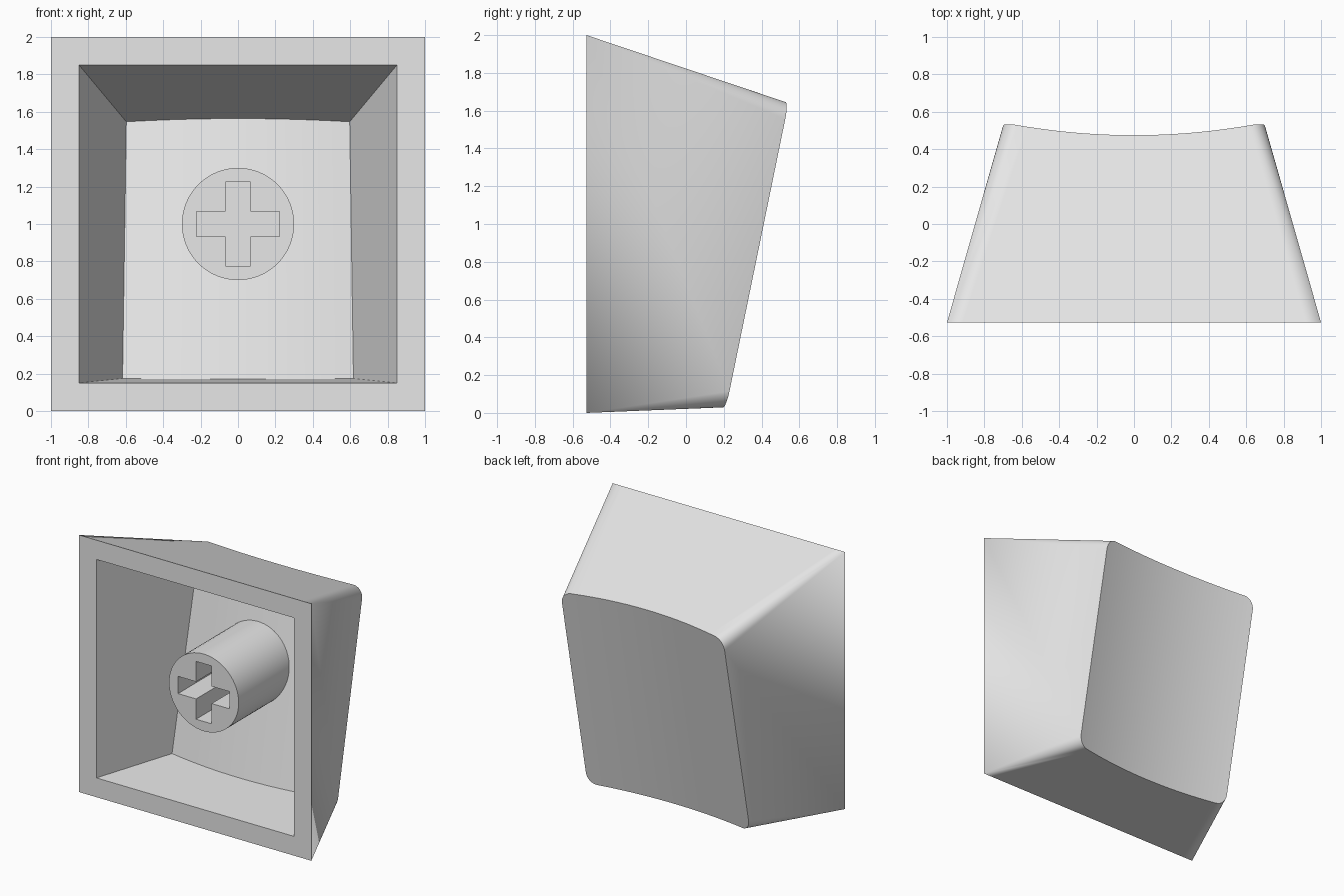
import bpy, bmesh
from math import pi, sin, cos, radians
from mathutils import Vector, Matrix

if "Cube" in bpy.data.objects:
    bpy.data.objects.remove(bpy.data.objects["Cube"])

grey = bpy.data.materials.new("light grey plastic")
grey.use_nodes = True
grey.diffuse_color = (0.8, 0.8, 0.8, 1)
grey.node_tree.nodes["Principled BSDF"].inputs["Base Color"].default_value = (0.8, 0.8, 0.8, 1)

FRONT = -0.527      # open mounting side
TILT = 0.205        # lean of the dished face
ARC, SPAN = 8, 24   # corner and dish segments


def make_object(name, bm):
    bmesh.ops.recalc_face_normals(bm, faces=bm.faces)
    mesh = bpy.data.meshes.new(name)
    bm.to_mesh(mesh)
    bm.free()
    mesh.materials.append(grey)
    obj = bpy.data.objects.new(name, mesh)
    bpy.context.collection.objects.link(obj)
    return obj


def dish_y(x, z, depth):
    """Cylindrical, tilted touch surface, moved inward by depth."""
    return 0.47 + TILT * (z - 1.64) + x * x / 6.74 - depth


def cut_at_dish(a, b, depth):
    """Point where the line from a through b meets the dish."""
    lo, hi = 0.0, 1.3
    for _ in range(40):
        mid = (lo + hi) / 2
        p = a.lerp(b, mid)
        if p.y < dish_y(p.x, p.z, depth):
            lo = mid
        else:
            hi = mid
    return a.lerp(b, lo)


def half_ring(base_w, base_z, top_w, top_z, r, inward, depth):
    """Left-to-right points along one edge, at the opening and at the dish."""
    profile = []
    for i in range(ARC + 1):
        a = pi / 2 * i / ARC
        profile.append((-top_w + r - r * cos(a), top_z + inward * (r - r * sin(a)), -base_w))
    for i in range(1, SPAN):
        t = 2 * i / SPAN - 1
        profile.append(((top_w - r) * t, top_z, base_w * t))
    profile += [(-x, z, -bx) for x, z, bx in reversed(profile[:ARC + 1])]
    base, rim = [], []
    for x, z, bx in profile:
        a = Vector((bx, FRONT, base_z))
        b = Vector((x, 0.543 + TILT * (z - 1.64), z))
        base.append(a)
        rim.append(cut_at_dish(a, b, depth))
    return base, rim


def add_skin(bm, base_w, base_zs, top_w, top_zs, r, depth):
    """Tapered walls plus dished end; returns the opening loop."""
    upper, lower = [
        [[bm.verts.new(p) for p in row] for row in
         half_ring(base_w, bz, top_w, tz, r, s, depth)]
        for bz, tz, s in zip(base_zs, top_zs, (-1, 1))]
    base = upper[0] + lower[0][::-1]
    rim = upper[1] + lower[1][::-1]
    bridge(bm, base, rim)
    for i in range(len(upper[1]) - 1):
        bm.faces.new((upper[1][i], upper[1][i + 1], lower[1][i + 1], lower[1][i]))
    return base


def bridge(bm, a, b):
    n = len(a)
    for i in range(n):
        j = (i + 1) % n
        bm.faces.new((a[i], a[j], b[j], b[i]))


# Hollow shell: outer skin, inner skin and the flat border joining them
bm = bmesh.new()
outer = add_skin(bm, 1.0, (2.0, 0.0), 0.7, (1.64, 0.03), 0.085, 0)
inner = add_skin(bm, 0.85, (1.85, 0.15), 0.55, (1.49, 0.18), 0, 0.155)
bridge(bm, outer, inner)
bmesh.ops.remove_doubles(bm, verts=bm.verts, dist=0.0001)
shell = make_object("cap_shell", bm)

# Round mounting post
bm = bmesh.new()
STEM_FRONT, STEM_BACK = -0.42, 0.26
place = Matrix.Translation((0, (STEM_FRONT + STEM_BACK) / 2, 1)) @ Matrix.Rotation(pi / 2, 4, "X")
bmesh.ops.create_cone(bm, cap_ends=True, segments=64, radius1=0.3, radius2=0.3,
                      depth=STEM_BACK - STEM_FRONT, matrix=place)
stem = make_object("mounting_stem", bm)

# Cross-shaped socket cut into the post
bm = bmesh.new()
w, h, long_x, long_z = 0.067, 0.067, 0.222, 0.225
quarter = [(long_x, h), (w, h), (w, long_z)]
cross = quarter + [(-x, z) for x, z in reversed(quarter)]
cross += [(-x, -z) for x, z in cross]
face = bm.faces.new([bm.verts.new((x, STEM_FRONT - 0.05, 1 + z)) for x, z in cross])
grown = bmesh.ops.extrude_face_region(bm, geom=[face])
bmesh.ops.translate(bm, vec=(0, 0.5, 0),
                    verts=[v for v in grown["geom"] if isinstance(v, bmesh.types.BMVert)])
cutter = make_object("socket_cutter", bm)
cutter.hide_render = True

cut = stem.modifiers.new("socket", "BOOLEAN")
cut.operation = "DIFFERENCE"
cut.solver = "EXACT"
cut.object = cutter
bpy.context.view_layer.objects.active = stem
bpy.ops.object.modifier_apply(modifier=cut.name)
bpy.data.objects.remove(cutter)

# Smooth shading with crisp edges
for obj in (shell, stem):
    bpy.ops.object.select_all(action="DESELECT")
    obj.select_set(True)
    bpy.context.view_layer.objects.active = obj
    bpy.ops.object.shade_smooth_by_angle(angle=radians(30))
